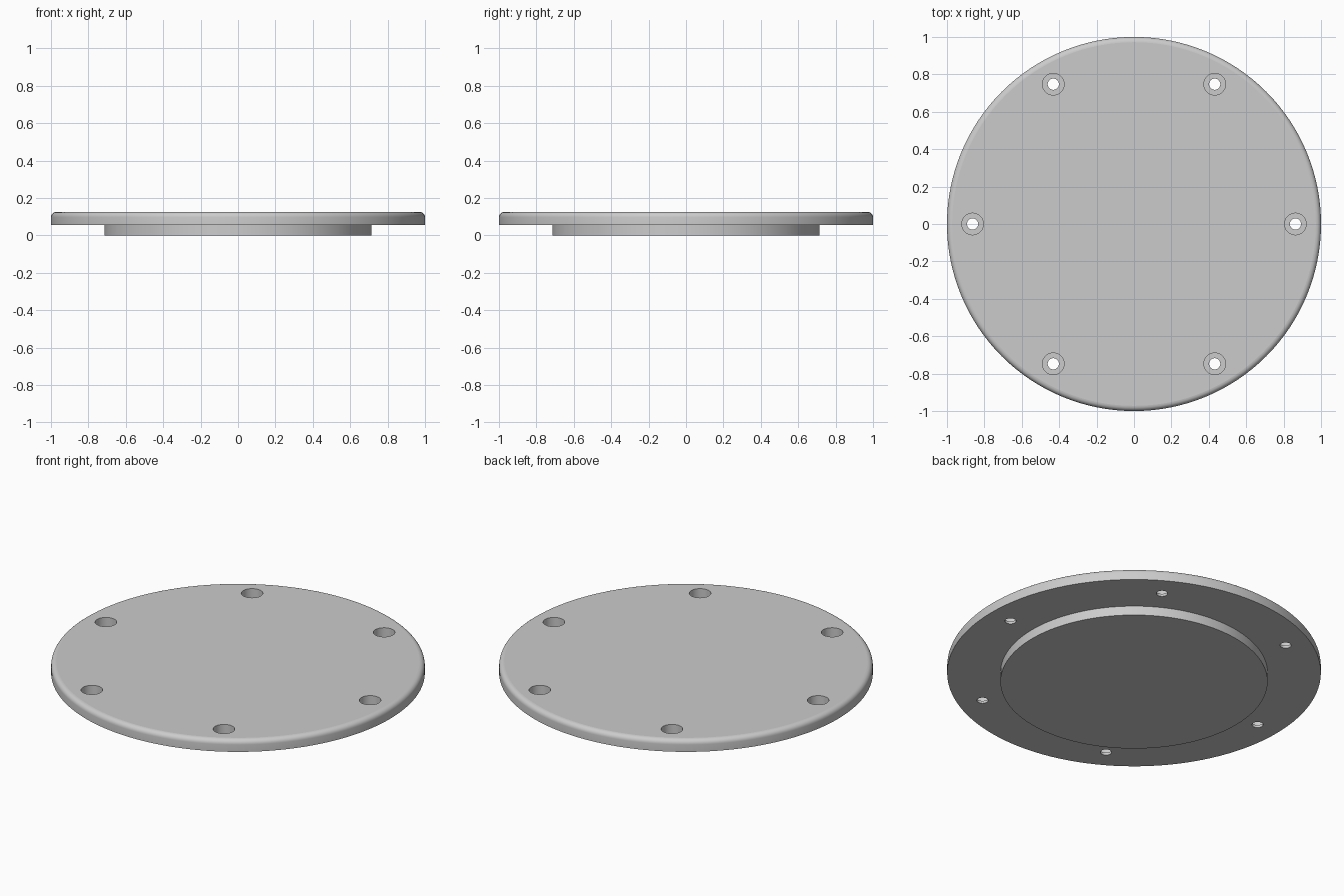
import bpy, bmesh
from math import sin, cos, pi, radians

if "Cube" in bpy.data.objects:
    bpy.data.objects.remove(bpy.data.objects["Cube"], do_unlink=True)

metal = bpy.data.materials.new("light grey metal")
metal.use_nodes = True
grey = (0.6, 0.6, 0.6, 1)
metal.diffuse_color = grey
metal.node_tree.nodes["Principled BSDF"].inputs["Base Color"].default_value = grey


def lathe(name, profile, sides, centre=(0, 0)):
    """Closed solid turned about a vertical axis from (radius, z) points, bottom to top."""
    bm = bmesh.new()
    rings = []
    for r, z in profile:
        rings.append([bm.verts.new((centre[0] + r * cos(2 * pi * i / sides),
                                    centre[1] + r * sin(2 * pi * i / sides), z))
                      for i in range(sides)])
    for low, high in zip(rings, rings[1:]):
        for i in range(sides):
            j = (i + 1) % sides
            bm.faces.new((low[i], low[j], high[j], high[i]))
    bm.faces.new(rings[0][::-1])
    bm.faces.new(rings[-1])
    mesh = bpy.data.meshes.new(name)
    bm.to_mesh(mesh)
    bm.free()
    mesh.materials.append(metal)
    obj = bpy.data.objects.new(name, mesh)
    bpy.context.collection.objects.link(obj)
    return obj


# Round flange with a filleted top edge, on a narrower spigot
BOSS_R, FLANGE_Z, TOP, FILLET = 0.715, 0.055, 0.125, 0.028
fillet = [(1 - FILLET + FILLET * cos(a), TOP - FILLET + FILLET * sin(a))
          for a in (pi / 2 * k / 6 for k in range(7))]
cover = lathe("cover_plate",
              [(BOSS_R, 0), (BOSS_R, FLANGE_Z), (1, FLANGE_Z)] + fillet, 128)

# Six counterbored screw holes
for k in range(6):
    a = k * pi / 3
    cutter = lathe("screw_hole_cutter",
                   [(0.03, 0.02), (0.03, 0.07), (0.058, 0.07), (0.058, 0.2)],
                   32, (0.863 * cos(a), 0.863 * sin(a)))
    cutter.hide_render = True
    cut = cover.modifiers.new("screw_hole", 'BOOLEAN')
    cut.operation = 'DIFFERENCE'
    cut.solver = 'EXACT'
    cut.object = cutter
    bpy.context.view_layer.objects.active = cover
    bpy.ops.object.modifier_apply(modifier=cut.name)
    bpy.data.objects.remove(cutter, do_unlink=True)

# Smooth round walls, flat horizontal faces
bpy.ops.object.select_all(action='DESELECT')
cover.select_set(True)
bpy.context.view_layer.objects.active = cover
bpy.ops.object.shade_smooth_by_angle(angle=radians(30))
for face in cover.data.polygons:
    if abs(face.normal.z) > 0.999:
        face.use_smooth = False
